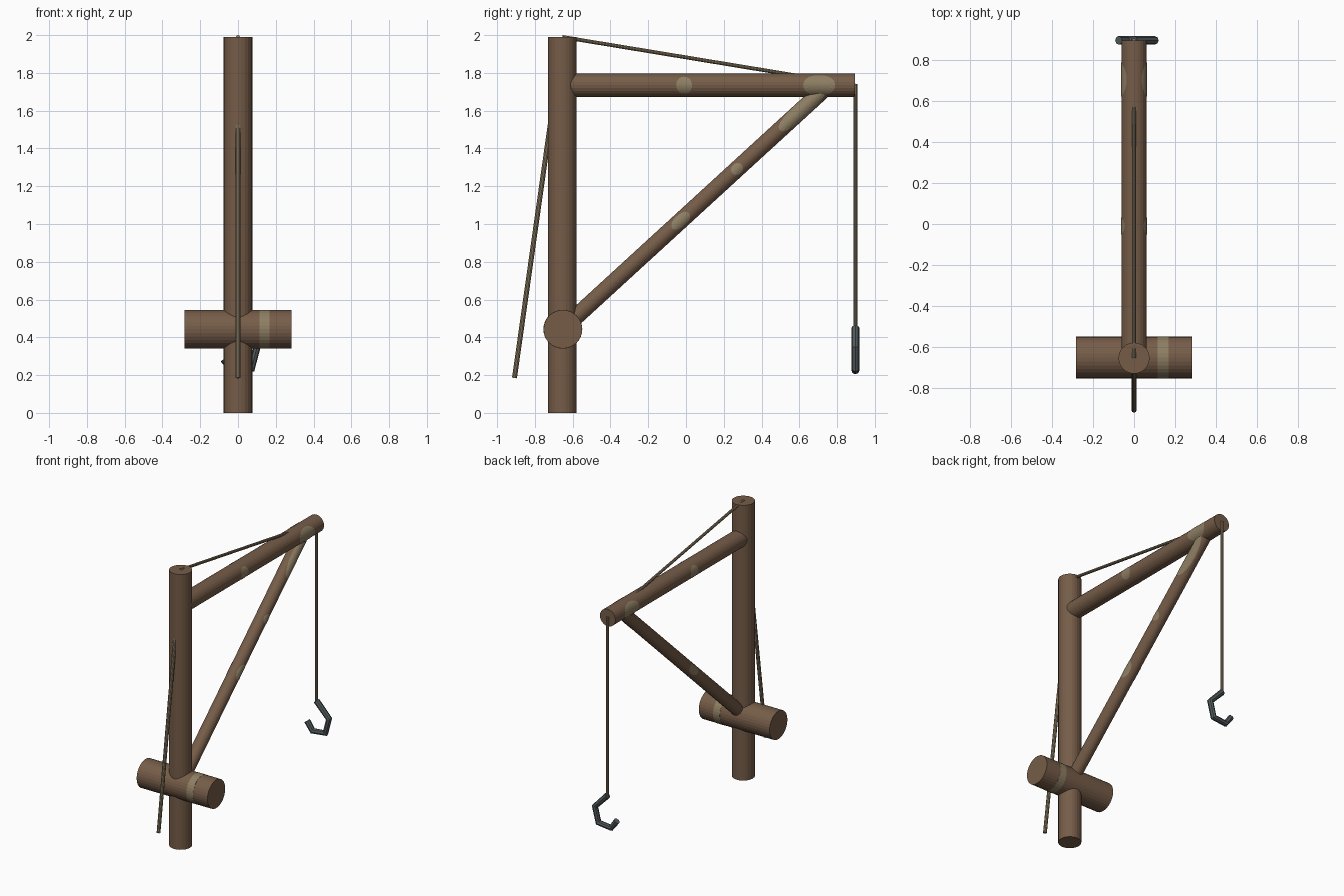
import bpy
import bmesh
from math import cos, sin, pi, radians
from mathutils import Matrix, Vector

cube = bpy.data.objects.get("Cube")
if cube:
    bpy.data.objects.remove(cube)


def material(name, rgb):
    m = bpy.data.materials.new(name)
    m.use_nodes = True
    m.diffuse_color = (*rgb, 1)
    m.node_tree.nodes["Principled BSDF"].inputs["Base Color"].default_value = (*rgb, 1)
    return m


WOOD = material("brown wood", (0.18, 0.108, 0.065))
ROPE = material("tan rope", (0.27, 0.21, 0.125))
IRON = material("grey iron", (0.085, 0.105, 0.11))


def add_object(name, bm, mat):
    bmesh.ops.recalc_face_normals(bm, faces=bm.faces)
    mesh = bpy.data.meshes.new(name)
    bm.to_mesh(mesh)
    bm.free()
    mesh.materials.append(mat)
    obj = bpy.data.objects.new(name, mesh)
    bpy.context.collection.objects.link(obj)
    return obj


def frame(start, end):
    """Matrix at start with local z along the part and local x to the side."""
    z = (end - start).normalized()
    x = Vector((0, 1, 0)) if abs(z.x) > 0.9 else Vector((1, 0, 0))
    y = z.cross(x)
    rot = Matrix((x, y, z)).transposed().to_4x4()
    return Matrix.Translation(start) @ rot


def pole(name, start, end, radius, mat, sides=24):
    start, end = Vector(start), Vector(end)
    length = (end - start).length
    bm = bmesh.new()
    bmesh.ops.create_cone(bm, cap_ends=True, segments=sides, radius1=radius,
                          radius2=radius, depth=length)
    bm.transform(frame(start, end) @ Matrix.Translation((0, 0, length / 2)))
    return add_object(name, bm, mat)


def lashing(name, start, end, radius, along, half, spread, side):
    """Thin oval patch of rope wrapped over one side of a pole."""
    bm = bmesh.new()
    r = radius + 0.0015
    facing = 0 if side > 0 else pi
    count, steps = 20, 5

    def point(k, i):
        a = 2 * pi * i / count
        turn = facing + radians(spread) * k / steps * sin(a)
        return (r * cos(turn), r * sin(turn), along + half * k / steps * cos(a))

    rings = [[bm.verts.new(point(k, i)) for i in range(count)]
             for k in range(1, steps + 1)]
    centre = bm.verts.new(point(0, 0))
    for i in range(count):
        j = (i + 1) % count
        bm.faces.new((centre, rings[0][i], rings[0][j]))
        for inner, outer in zip(rings, rings[1:]):
            bm.faces.new((inner[i], outer[i], outer[j], inner[j]))
    bm.transform(frame(Vector(start), Vector(end)))
    obj = add_object(name, bm, ROPE)
    # Make sure the patch faces outward
    if sum(p.normal.x for p in obj.data.polygons) * side < 0:
        obj.data.flip_normals()


# Timber frame
MAST_Y, BOOM_Z, TIP_Y, DRUM_Z = -0.655, 1.735, 0.895, 0.443
BOOM = ((0, MAST_Y, BOOM_Z), (0, TIP_Y, BOOM_Z))
BRACE = ((0, MAST_Y, DRUM_Z), (0, 0.755, BOOM_Z))
pole("mast", (0, MAST_Y, 0), (0, MAST_Y, 1.99), 0.076, WOOD)
pole("boom", *BOOM, 0.062, WOOD)
pole("brace", *BRACE, 0.044, WOOD)

# Winding drum with its band of rope
pole("drum", (-0.283, -0.652, DRUM_Z), (0.283, -0.652, DRUM_Z), 0.102, WOOD, 32)
pole("drum_rope", (0.115, -0.652, DRUM_Z), (0.168, -0.652, DRUM_Z), 0.103, ROPE, 32)

# Ropes
pole("stay_rope", (0, MAST_Y, 1.99), (0, TIP_Y, BOOM_Z), 0.01, ROPE, 10)
pole("hoist_rope", (0, 0.897, 1.742), (0, 0.897, 0.44), 0.01, ROPE, 10)
pole("hauling_rope", (0, MAST_Y, 1.98), (0, -0.908, 0.185), 0.013, ROPE, 10)

# Lashings on both sides of the timbers
for side, label in ((1, "left"), (-1, "right")):
    lashing("boom_tip_lashing_" + label, *BOOM, 0.062, 1.36, 0.085, 56, side)
    lashing("boom_middle_lashing_" + label, *BOOM, 0.062, 0.645, 0.042, 45, side)
    lashing("brace_middle_lashing_" + label, *BRACE, 0.044, 0.85, 0.06, 45, side)
lashing("brace_upper_lashing", *BRACE, 0.044, 1.255, 0.033, 42, 1)
lashing("brace_top_lashing", *BRACE, 0.044, 1.72, 0.16, 65, 1)

# Bent iron hook
curve = bpy.data.curves.new("hook_path", "CURVE")
curve.dimensions = "3D"
curve.bevel_depth = 0.021
curve.bevel_resolution = 2
curve.use_fill_caps = True
path = [(0, 0.45), (0.1, 0.345), (0.072, 0.235), (-0.03, 0.224), (-0.075, 0.285)]
spline = curve.splines.new("POLY")
spline.points.add(len(path) - 1)
for p, (x, z) in zip(spline.points, path):
    p.co = (x, 0.897, z, 1)
helper = bpy.data.objects.new("hook_path", curve)
bpy.context.collection.objects.link(helper)
graph = bpy.context.evaluated_depsgraph_get()
mesh = bpy.data.meshes.new_from_object(helper.evaluated_get(graph))
bpy.data.objects.remove(helper)
mesh.materials.clear()
mesh.materials.append(IRON)
for face in mesh.polygons:
    face.use_smooth = False
bpy.context.collection.objects.link(bpy.data.objects.new("hook", mesh))
